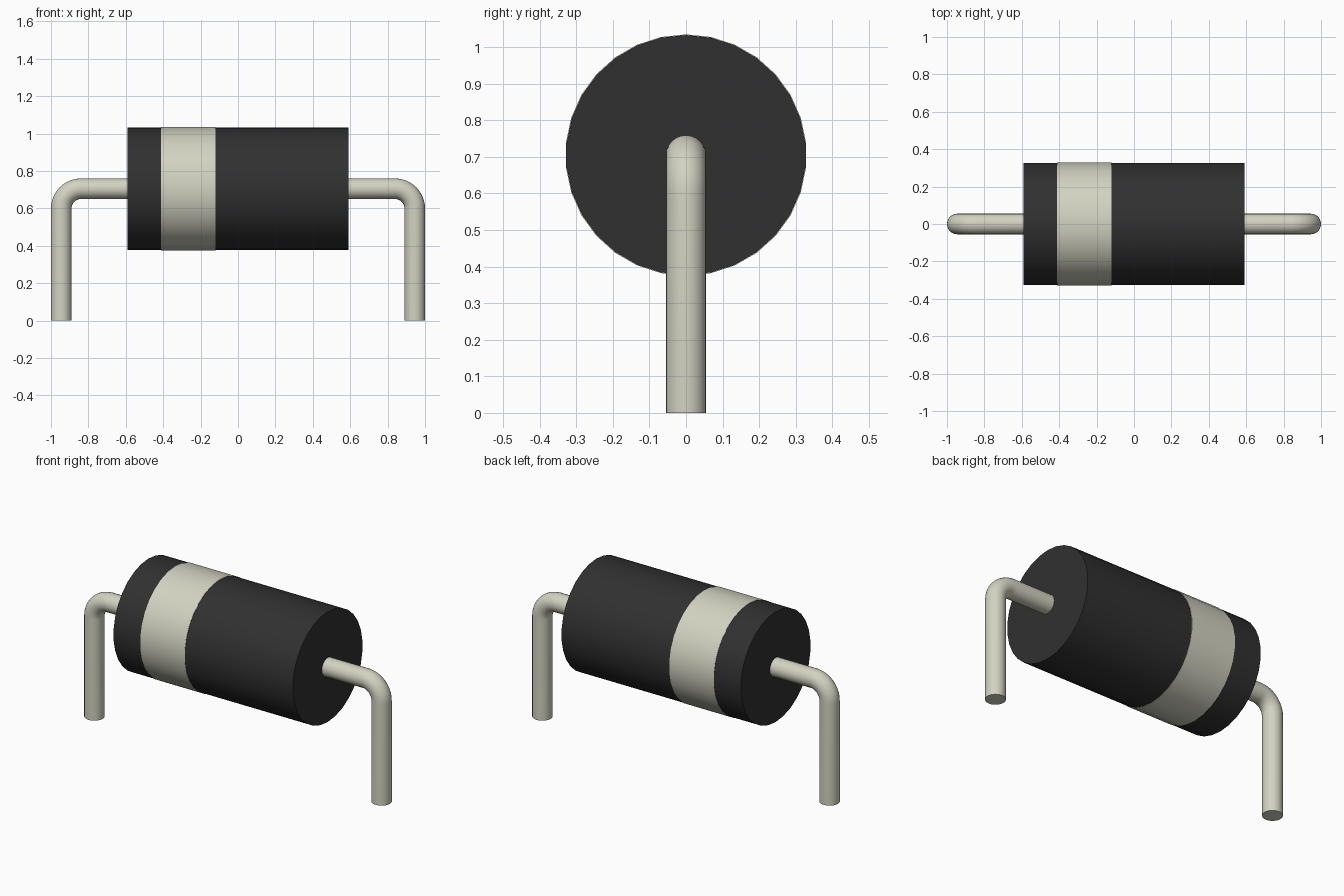
import bpy
import bmesh
from math import sin, cos, pi, radians
from mathutils import Vector

cube = bpy.data.objects.get("Cube")
if cube:
    bpy.data.objects.remove(cube, do_unlink=True)

AXIS_Z = 0.705      # height of the body axis
BODY_R = 0.328
BODY_END = 0.59
LEAD_R = 0.055
LEAD_X = 0.945
BEND_R = 0.105


def material(name, rgb):
    mat = bpy.data.materials.new(name)
    mat.use_nodes = True
    mat.diffuse_color = (*rgb, 1)
    mat.node_tree.nodes["Principled BSDF"].inputs["Base Color"].default_value = (*rgb, 1)
    return mat


black = material("black_epoxy", (0.03, 0.03, 0.03))
silver = material("warm_silver", (0.65, 0.65, 0.54))


def sweep(name, stations, sides, mats):
    """Join rings along a path in the xz plane; station = (x, z, tilt, radius)."""
    bm = bmesh.new()
    rings = []
    for x, z, tilt, r in stations:
        normal = Vector((-sin(tilt), 0, cos(tilt)))
        ring = []
        for i in range(sides):
            a = 2 * pi * i / sides
            offset = normal * cos(a) + Vector((0, 1, 0)) * sin(a)
            ring.append(bm.verts.new(Vector((x, 0, z)) + offset * r))
        rings.append(ring)
    for low, high in zip(rings, rings[1:]):
        for i in range(sides):
            j = (i + 1) % sides
            bm.faces.new((low[i], low[j], high[j], high[i]))
    bm.faces.new(rings[0])
    bm.faces.new(rings[-1])
    bmesh.ops.recalc_face_normals(bm, faces=bm.faces)
    mesh = bpy.data.meshes.new(name)
    bm.to_mesh(mesh)
    bm.free()
    for mat in mats:
        mesh.materials.append(mat)
    obj = bpy.data.objects.new(name, mesh)
    bpy.context.collection.objects.link(obj)
    bpy.ops.object.select_all(action="DESELECT")
    obj.select_set(True)
    bpy.context.view_layer.objects.active = obj
    bpy.ops.object.shade_smooth_by_angle(angle=radians(35))
    return obj


# Body, with a very slightly raised polarity band
BAND = (-0.413, -0.12)
band_r = BODY_R + 0.002
profile = [(-BODY_END, BODY_R), (BAND[0], BODY_R), (BAND[0], band_r),
           (BAND[1], band_r), (BAND[1], BODY_R), (BODY_END, BODY_R)]
body = sweep("body", [(x, AXIS_Z, 0, r) for x, r in profile], 30, [black, silver])
for face in body.data.polygons:
    if BAND[0] - 0.001 < face.center.x < BAND[1] + 0.001:
        face.material_index = 1

# Bent wire leads, one on each end
BEND_STEPS = 12
for name, side in (("left_lead", 1), ("right_lead", -1)):
    path = [(side * (BODY_END - 0.02), AXIS_Z, 0, LEAD_R)]
    for k in range(BEND_STEPS + 1):
        t = pi / 2 * k / BEND_STEPS
        path.append((side * (LEAD_X - BEND_R + BEND_R * sin(t)),
                     AXIS_Z - BEND_R + BEND_R * cos(t), -side * t, LEAD_R))
    path.append((side * LEAD_X, 0, -side * pi / 2, LEAD_R))
    sweep(name, path, 24, [silver])
